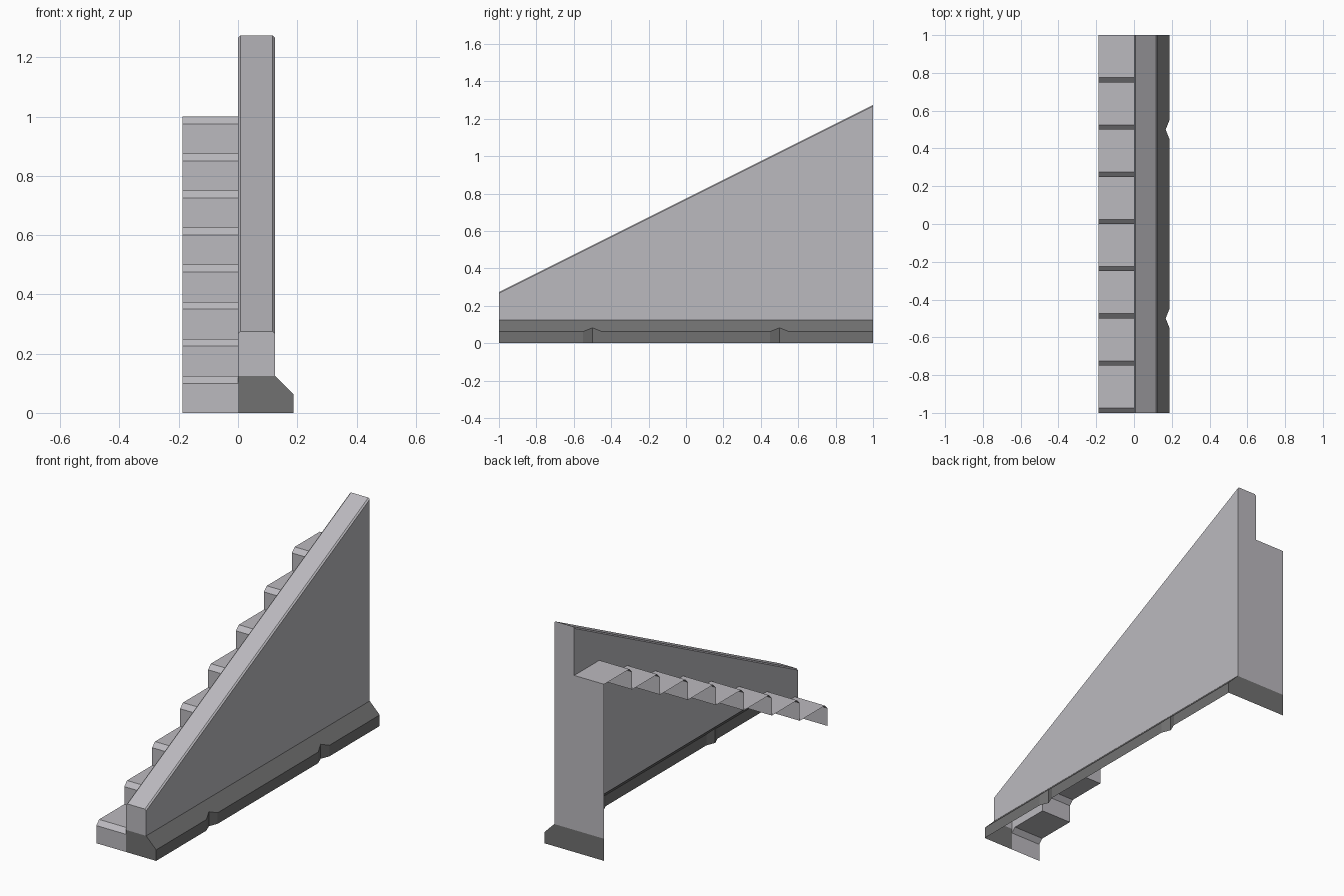
import bpy, bmesh
from mathutils import Vector

if "Cube" in bpy.data.objects:
    bpy.data.objects.remove(bpy.data.objects["Cube"])

W, T, D = 0.1875, 0.125, 0.025     # half width, wall thickness, nosing bevel
STEPS, RUN, RISE = 8, 0.25, 0.125
C = 0.008                          # wall top bevel


def material(name, rgb):
    m = bpy.data.materials.new(name)
    m.diffuse_color = (*rgb, 1)
    m.use_nodes = True
    m.node_tree.nodes["Principled BSDF"].inputs["Base Color"].default_value = m.diffuse_color
    return m


light = material("light grey stone", (0.50, 0.49, 0.52))
dark = material("dark grey trim", (0.165, 0.165, 0.165))


def shell(name, mat, faces):
    """Open shell from (points, outward direction) pairs."""
    bm = bmesh.new()
    for pts, out in faces:
        f = bm.faces.new([bm.verts.new(p) for p in pts])
        f.normal_update()
        if f.normal.dot(Vector(out)) < 0:
            f.normal_flip()
    bmesh.ops.remove_doubles(bm, verts=bm.verts, dist=1e-5)
    me = bpy.data.meshes.new(name)
    bm.to_mesh(me)
    bm.free()
    me.materials.append(mat)
    ob = bpy.data.objects.new(name, me)
    bpy.context.collection.objects.link(ob)
    return ob


def strip(a, b, out):
    """Quads between two matching point rows."""
    return [([a[i], a[i + 1], b[i + 1], b[i]], out) for i in range(len(a) - 1)]


# Stair profile (y, z): riser, bevelled nosing, tread
prof = [(-1, 0)]
for i in range(STEPS):
    y, z = -1 + i * RUN, (i + 1) * RISE
    prof += [(y, z - D), (y + D, z), (y + RUN, z)]
steps = strip([(-W, y, z) for y, z in prof], [(0, y, z) for y, z in prof], (0, -1, 1))
steps.append(([(-W, 1, T), (0, 1, T), (0, 1, 1), (-W, 1, 1)], (0, 1, 0)))
shell("steps", light, steps)


# Sloped side wall with a bevelled top
def top(y):
    return 0.7745 + 0.5 * y


def section(y):
    h = top(y)
    return [(T, y, T), (T, y, h - C), (T - C, y, h), (C, y, h), (0, y, h - C)]


front, back = section(-1), section(1)
wall = [([front[0], front[1], back[1], back[0]], (1, 0, 0))]
wall += strip(front[1:], back[1:], (0, 0, 1))
wall.append((front + [(0, -1, T)], (0, -1, 0)))
wall.append((back + [(0, 1, T)], (0, 1, 0)))
inner = [(0, y, z) for y, z in prof[1:]]
wall.append((inner + [back[4], front[4]], (-1, 0, 0)))
shell("side_wall", light, wall)

# Dark base trim with V notches along its outer face
edge = [(-1, 0)]
for y in (-0.5, 0.5):
    edge += [(y - 0.05, 0), (y, 0.02), (y + 0.05, 0)]
edge.append((1, 0))
low = [(W - d, y, 0) for y, d in edge]
mid = [(W - d, y, W - T + d) for y, d in edge]
high = [(T, y, T) for y, d in edge]
trim = strip(low, mid, (1, 0, 0)) + strip(mid, high, (1, 0, 1))
for y, x0 in ((-1, 0), (1, -W)):
    trim.append(([(x0, y, 0), (W, y, 0), (W, y, W - T), (T, y, T), (x0, y, T)], (0, y, 0)))
shell("base_trim", dark, trim)
